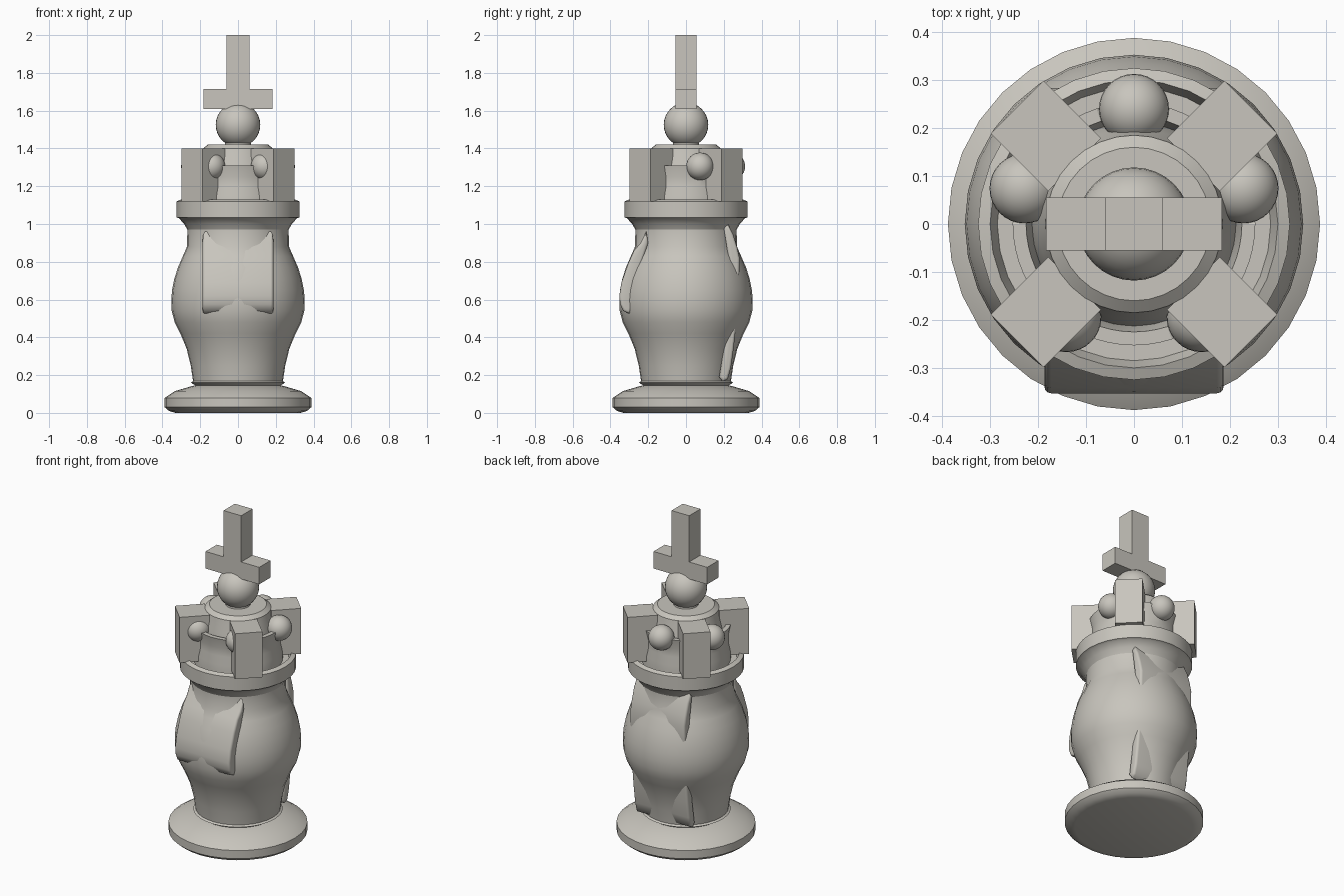
import bpy, bmesh, math
from mathutils import Matrix

if "Cube" in bpy.data.objects:
    bpy.data.objects.remove(bpy.data.objects["Cube"])

stone = bpy.data.materials.new("warm_grey")
stone.diffuse_color = (0.58, 0.56, 0.51, 1)
stone.use_nodes = True
stone.node_tree.nodes["Principled BSDF"].inputs["Base Color"].default_value = stone.diffuse_color


def finish(name, bm, angle=30):
    bmesh.ops.recalc_face_normals(bm, faces=bm.faces)
    mesh = bpy.data.meshes.new(name)
    bm.to_mesh(mesh)
    bm.free()
    ob = bpy.data.objects.new(name, mesh)
    bpy.context.collection.objects.link(ob)
    mesh.materials.append(stone)
    bpy.ops.object.select_all(action='DESELECT')
    ob.select_set(True)
    bpy.context.view_layer.objects.active = ob
    bpy.ops.object.shade_smooth_by_angle(angle=math.radians(angle))
    return ob


def lathe(name, profile, segs=32, lift=None, closed=False):
    """Revolve (radius, z) points; lift(angle, z) may reshape the heights."""
    bm = bmesh.new()
    rings = []
    for r, z in profile:
        ring = []
        for i in range(segs):
            a = 2 * math.pi * i / segs
            h = lift(a, z) if lift else z
            ring.append(bm.verts.new((r * math.cos(a), r * math.sin(a), h)))
        rings.append(ring)
    pairs = list(zip(rings, rings[1:]))
    if closed:
        pairs.append((rings[-1], rings[0]))
    for lo, hi in pairs:
        for i in range(segs):
            j = (i + 1) % segs
            bm.faces.new((lo[i], lo[j], hi[j], hi[i]))
    if not closed:
        bm.faces.new(rings[0])
        bm.faces.new(rings[-1])
    return finish(name, bm)


def box(name, center, size, turn=0):
    bm = bmesh.new()
    m = Matrix.Rotation(turn, 4, 'Z') @ Matrix.Translation(center) @ Matrix.Diagonal((*size, 1))
    bmesh.ops.create_cube(bm, size=1, matrix=m)
    return finish(name, bm)


def ball(name, center, radius, segs=32):
    bm = bmesh.new()
    bmesh.ops.create_uvsphere(bm, u_segments=segs, v_segments=segs // 2, radius=radius,
                              matrix=Matrix.Translation(center))
    return finish(name, bm)


def drape(name, outline, half_width):
    """Curved slab: a (y, z) outline extruded along x, with softened side edges."""
    bm = bmesh.new()
    face = bm.faces.new([bm.verts.new((-half_width, y, z)) for y, z in outline])
    ext = bmesh.ops.extrude_face_region(bm, geom=[face])
    moved = [v for v in ext["geom"] if isinstance(v, bmesh.types.BMVert)]
    bmesh.ops.translate(bm, verts=moved, vec=(2 * half_width, 0, 0))
    ends = [e for e in bm.edges if abs(e.verts[0].co.x - e.verts[1].co.x) < 1e-4]
    bmesh.ops.bevel(bm, geom=ends, offset=0.014, segments=3, profile=0.5, affect='EDGES')
    return finish(name, bm, 50)


# Foot, barrel body and collar cup
lathe("foot", [(0.33, 0), (0.365, 0.01), (0.388, 0.03), (0.388, 0.08),
               (0.335, 0.115), (0.25, 0.14), (0.21, 0.15)])
lathe("body", [(0.2, 0.135), (0.225, 0.145), (0.25, 0.16), (0.238, 0.168), (0.25, 0.25),
               (0.272, 0.34), (0.305, 0.42), (0.335, 0.48), (0.351, 0.54), (0.353, 0.60),
               (0.349, 0.65), (0.337, 0.71), (0.318, 0.77), (0.292, 0.83), (0.27, 0.88),
               (0.268, 0.97), (0.285, 1.0), (0.312, 1.03), (0.325, 1.035), (0.325, 1.12),
               (0.3, 1.13), (0.285, 1.085), (0.1, 1.085)])

# Front cloth and back cape, whose corners stand clear of the barrel
drape("front_cloth", [(-0.21, 0.96), (-0.24, 0.90), (-0.275, 0.86), (-0.307, 0.79),
                      (-0.342, 0.69), (-0.353, 0.62), (-0.349, 0.575), (-0.333, 0.54),
                      (-0.3, 0.525), (-0.28, 0.56), (-0.27, 0.69), (-0.235, 0.79),
                      (-0.2, 0.90)], 0.187)
drape("back_cape", [(0.222, 1.0), (0.248, 0.95), (0.27, 0.88), (0.284, 0.82),
                    (0.282, 0.74), (0.275, 0.6), (0.264, 0.45), (0.252, 0.34),
                    (0.238, 0.24), (0.222, 0.18), (0.195, 0.165), (0.175, 0.19),
                    (0.2, 0.34), (0.22, 0.6), (0.225, 0.82), (0.2, 0.98)], 0.187)


# Crown wall, dipping where each ball rests
def scallop(a, z):
    if z < 1.29:
        return z
    return z - 0.06 * max(0, math.cos(5 * (a - math.pi / 2))) ** 2


lathe("crown_wall", [(0.25, 1.08), (0.25, 1.15), (0.24, 1.2), (0.24, 1.25), (0.253, 1.31),
                     (0.225, 1.31), (0.21, 1.24), (0.21, 1.08)], 60, scallop, True)
lathe("crown_core", [(0.215, 1.08), (0.213, 1.25), (0.2, 1.32), (0.19, 1.37),
                     (0.185, 1.4), (0.16, 1.42), (0.07, 1.42), (0.065, 1.46)])

# Crown balls
for i in range(5):
    a = math.radians(90 + 72 * i)
    ball(f"crown_ball_{i + 1}", (0.24 * math.cos(a), 0.24 * math.sin(a), 1.305), 0.073)

# Battlement blocks on the diagonals
for i in range(4):
    box(f"battlement_{i + 1}", (0.26, 0, 1.26), (0.17, 0.155, 0.28), math.radians(45 + 90 * i))

# Orb, small finial and cross
ball("orb", (0, 0, 1.525), 0.118)
lathe("finial", [(0.05, 1.62), (0.04, 1.645), (0.03, 1.66), (0.03, 1.67)], 16)
bm = bmesh.new()
half = [(0.183, 1.61), (0.183, 1.715), (0.06, 1.715), (0.06, 2.0)]
pts = half + [(-x, z) for x, z in reversed(half)]
face = bm.faces.new([bm.verts.new((x, -0.055, z)) for x, z in pts])
ext = bmesh.ops.extrude_face_region(bm, geom=[face])
bmesh.ops.translate(bm, verts=[v for v in ext["geom"] if isinstance(v, bmesh.types.BMVert)],
                    vec=(0, 0.11, 0))
finish("cross", bm)
